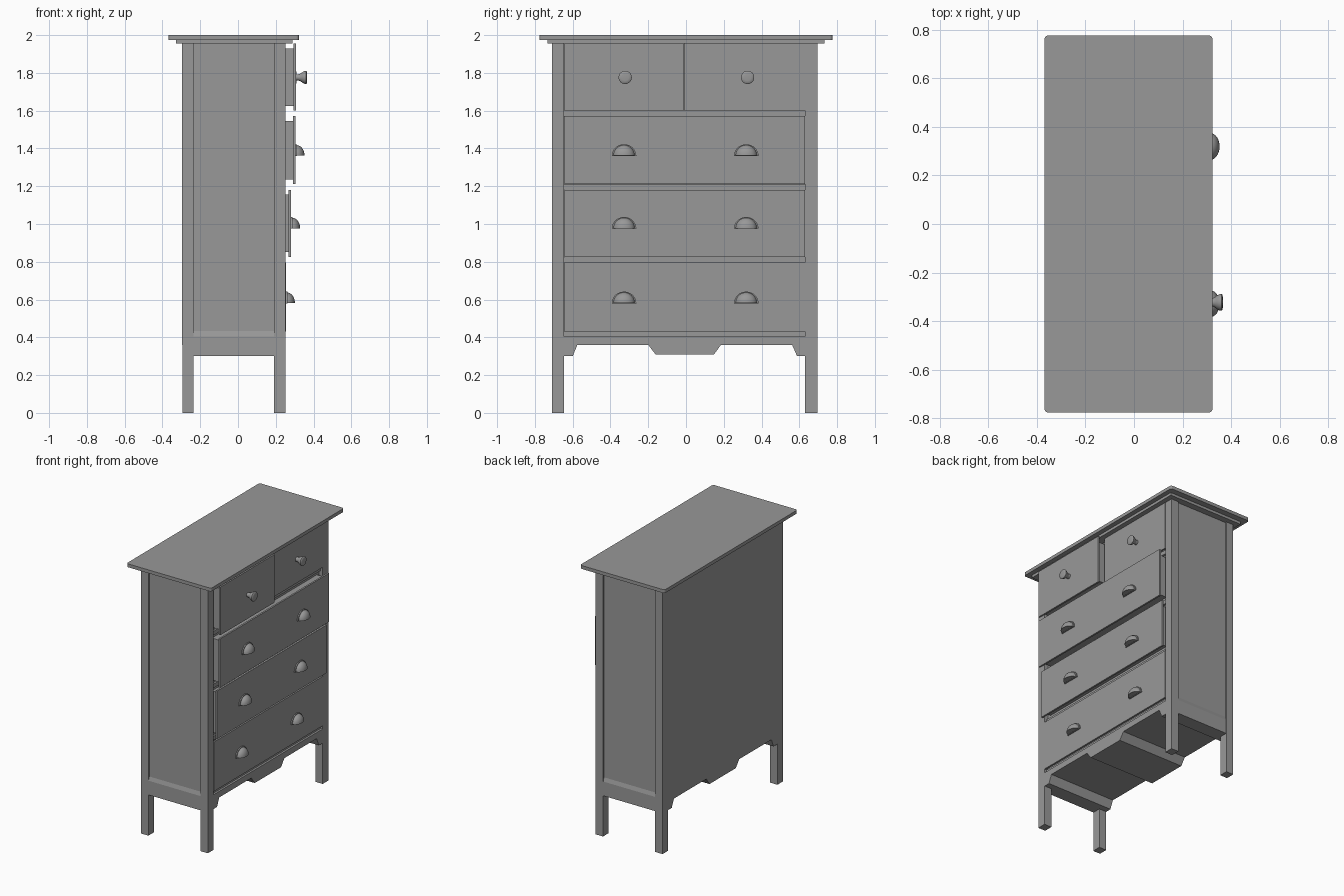
import bpy, bmesh, math

if "Cube" in bpy.data.objects:
    bpy.data.objects.remove(bpy.data.objects["Cube"])

YL, YR = -0.71, 0.695      # outer sides of the body
XB, XF = -0.295, 0.251     # back and front of the legs

# dark grey finish shared by every part
grey = bpy.data.materials.new("dark_grey")
grey.diffuse_color = (0.315, 0.315, 0.315, 1)
grey.use_nodes = True
grey.node_tree.nodes["Principled BSDF"].inputs["Base Color"].default_value = grey.diffuse_color


def finish(name, bm):
    bmesh.ops.recalc_face_normals(bm, faces=bm.faces[:])
    me = bpy.data.meshes.new(name)
    bm.to_mesh(me)
    bm.free()
    me.materials.append(grey)
    ob = bpy.data.objects.new(name, me)
    bpy.context.collection.objects.link(ob)
    return ob


def smooth(ob, angle=40):
    bpy.ops.object.select_all(action='DESELECT')
    ob.select_set(True)
    bpy.context.view_layer.objects.active = ob
    bpy.ops.object.shade_smooth_by_angle(angle=math.radians(angle))


def box(name, x0, x1, y0, y1, z0, z1):
    bm = bmesh.new()
    bmesh.ops.create_cube(bm, size=1)
    for v in bm.verts:
        v.co = ((x0 + x1) / 2 + v.co.x * (x1 - x0),
                (y0 + y1) / 2 + v.co.y * (y1 - y0),
                (z0 + z1) / 2 + v.co.z * (z1 - z0))
    return finish(name, bm)


def prism_x(name, profile, x0, x1):
    """Extrude a (y, z) outline along x."""
    bm = bmesh.new()
    face = bm.faces.new([bm.verts.new((x0, y, z)) for y, z in profile])
    ext = bmesh.ops.extrude_face_region(bm, geom=[face])
    for v in ext['geom']:
        if isinstance(v, bmesh.types.BMVert):
            v.co.x = x1
    # the starting face is kept by the extrusion, so the prism is closed
    if not face.is_valid:
        bmesh.ops.holes_fill(bm, edges=bm.edges[:])
    return finish(name, bm)


def knob(name, x, y, z):
    # flared round knob turned about the x axis
    prof = [(0, 0.017), (0.012, 0.016), (0.024, 0.02), (0.034, 0.028),
            (0.046, 0.034), (0.053, 0.035), (0.057, 0.031), (0.059, 0.018)]
    n = 32
    bm = bmesh.new()
    rings = [[bm.verts.new((x + d, y + r * math.cos(2 * math.pi * i / n),
                            z + r * math.sin(2 * math.pi * i / n)))
              for i in range(n)] for d, r in prof]
    for a, b in zip(rings, rings[1:]):
        for i in range(n):
            j = (i + 1) % n
            bm.faces.new((a[i], a[j], b[j], b[i]))
    bm.faces.new(rings[0])
    bm.faces.new(rings[-1])
    smooth(finish(name, bm))


def cup_pull(name, x, y, z):
    # full-bodied quarter ellipsoid with a flat underside
    bm = bmesh.new()
    bmesh.ops.create_uvsphere(bm, u_segments=32, v_segments=20, radius=1)
    for no in ((1, 0, 0), (0, 0, 1)):
        bmesh.ops.bisect_plane(bm, geom=bm.verts[:] + bm.edges[:] + bm.faces[:],
                               plane_co=(0, 0, 0), plane_no=no,
                               clear_inner=True, dist=1e-4)
        bmesh.ops.holes_fill(bm, edges=bm.edges[:])
    for v in bm.verts:
        v.co = (x + max(v.co.x, 0) ** 0.85 * 0.048, y + v.co.y * 0.057, z + v.co.z * 0.056)
    smooth(finish(name, bm))
    # thin half-round mounting flange
    rim = [(math.pi * i / 24) for i in range(25)]
    outer = [(y + 0.065 * math.cos(a), z - 0.002 + 0.062 * math.sin(a)) for a in rim]
    prism_x(name + "_flange", outer, x - 0.002, x + 0.008)


# legs / corner posts
for side, y0, y1 in (("left", YL, YL + 0.065), ("right", YR - 0.065, YR)):
    box("back_leg_" + side, XB, XB + 0.06, y0, y1, 0, 1.956)
    box("front_leg_" + side, XF - 0.06, XF, y0, y1, 0, 1.956)

# carcass with recessed side panels, and a back panel flush with the legs
box("carcass", XB + 0.012, 0.22, YL + 0.011, YR - 0.011, 0.40, 1.956)
box("back_panel", XB - 0.001, XB + 0.02, YL + 0.001, YR - 0.001, 0.36, 1.956)

# base block with the shaped lower edge running front to back
base = [(YL + 0.002, 0.405), (YL + 0.002, 0.30), (-0.60, 0.30), (-0.575, 0.36),
        (-0.20, 0.36), (-0.16, 0.308), (0.147, 0.308), (0.185, 0.36),
        (0.562, 0.36), (0.588, 0.30), (YR - 0.002, 0.30), (YR - 0.002, 0.405)]
prism_x("shaped_base", base, XB, XF - 0.002)
# sloped strip from the base up to the side panels
strip = [(YL + 0.002, 0.405), (YR - 0.002, 0.405),
         (YR - 0.012, 0.436), (YL + 0.012, 0.436)]
prism_x("base_strip", strip, XB + 0.015, 0.22)

# recessed rails between the drawers
for i, (z0, z1) in enumerate(((0.405, 0.43), (0.795, 0.825), (1.18, 1.21), (1.57, 1.60))):
    box(f"drawer_rail_{i + 1}", 0.18, 0.234, YL + 0.03, YR - 0.03, z0, z1)

# drawers: y range, z range, front face x
drawers = [("top_drawer_left", -0.644, -0.012, 1.60, 1.955, 0.307),
           ("top_drawer_right", -0.010, 0.63, 1.60, 1.955, 0.252),
           ("upper_drawer", -0.644, 0.63, 1.211, 1.571, 0.304),
           ("middle_drawer", -0.644, 0.63, 0.826, 1.181, 0.281),
           ("lower_drawer", -0.644, 0.63, 0.431, 0.796, 0.253)]
for name, y0, y1, z0, z1, xf in drawers:
    box(name + "_front", xf - 0.013, xf, y0, y1, z0, z1)
    box(name + "_box", -0.2, xf - 0.01, y0 + 0.025, y1 - 0.025, z0 + 0.025, z1 - 0.025)
    if name.startswith("top"):
        knob(name + "_knob", xf, -0.322 if y0 < -0.1 else 0.326, 1.776)
    else:
        zc = {"upper": 1.362, "middle": 0.977, "lower": 0.582}[name.split("_")[0]]
        for side, y in (("left", -0.328), ("right", 0.319)):
            cup_pull(f"{name}_pull_{side}", xf, y, zc)

# moulding under the top, and the top board with rounded corners
box("top_moulding", -0.328, 0.288, -0.734, 0.732, 1.955, 1.976)
top = box("top_board", -0.368, 0.323, -0.776, 0.776, 1.975, 2.0)
bm = bmesh.new()
bm.from_mesh(top.data)
upright = [e for e in bm.edges if abs(e.verts[0].co.z - e.verts[1].co.z) > 0.01]
bmesh.ops.bevel(bm, geom=upright, offset=0.016, segments=5, profile=0.5, affect='EDGES')
bm.to_mesh(top.data)
bm.free()
smooth(top)
